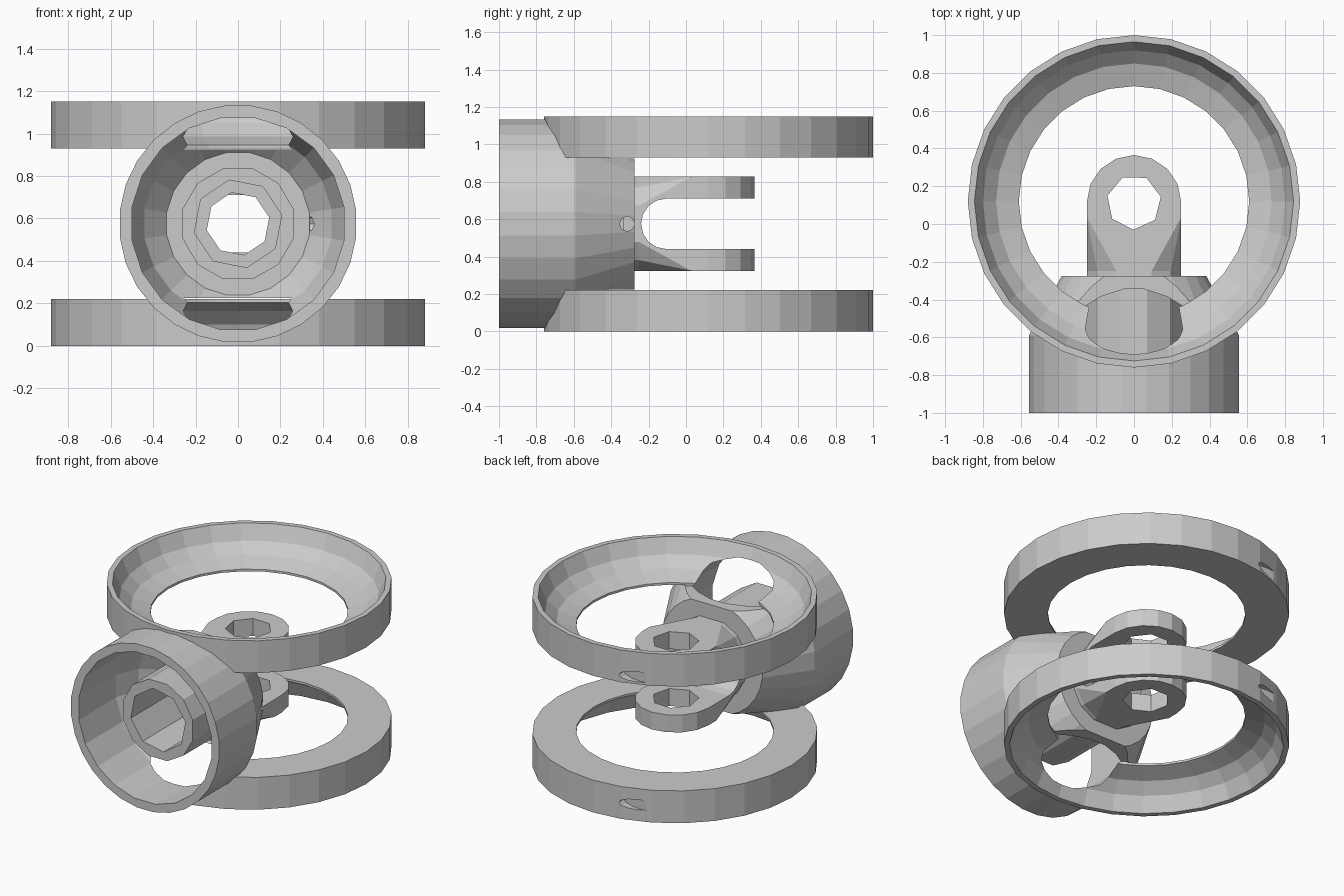
import bpy, bmesh
from math import cos, sin, pi
from mathutils import Vector

if "Cube" in bpy.data.objects:
    bpy.data.objects.remove(bpy.data.objects["Cube"])

MID = 0.575          # height of the tube axis
RING_Y = 0.12        # centre of both rings


def finish(name, bm):
    bmesh.ops.recalc_face_normals(bm, faces=bm.faces[:])
    me = bpy.data.meshes.new(name)
    bm.to_mesh(me)
    bm.free()
    ob = bpy.data.objects.new(name, me)
    bpy.context.collection.objects.link(ob)
    return ob


def place(u, v, h, axis, origin):
    p = {'x': (h, u, v), 'y': (u, h, v), 'z': (u, v, h)}[axis]
    return Vector(p) + Vector(origin)


def skin(name, loops_co):
    """Closed solid through a row of equal point loops."""
    bm = bmesh.new()
    loops = [[bm.verts.new(p) for p in loop] for loop in loops_co]
    n = len(loops[0])
    for a, b in zip(loops, loops[1:]):
        for i in range(n):
            j = (i + 1) % n
            bm.faces.new((a[i], a[j], b[j], b[i]))
    bm.faces.new(loops[0])
    bm.faces.new(loops[-1])
    return finish(name, bm)


def lathe(name, profile, n, axis, origin, turn=0.0):
    """Solid of revolution from (radius, position along axis) points."""
    ang = [2 * pi * i / n + turn for i in range(n)]
    return skin(name, [[place(r * cos(a), r * sin(a), h, axis, origin) for a in ang] for r, h in profile])


def prism(name, outline, lo, hi, axis, origin=(0, 0, 0)):
    """Straight extrusion of a flat outline."""
    return skin(name, [[place(u, v, h, axis, origin) for u, v in outline] for h in (lo, hi)])


def combine(target, other, op):
    mod = target.modifiers.new(op, 'BOOLEAN')
    mod.object, mod.operation, mod.solver = other, op, 'EXACT'
    bpy.context.view_layer.objects.active = target
    bpy.ops.object.modifier_apply(modifier=mod.name)
    bpy.data.objects.remove(other, do_unlink=True)


def mirrored(profile, upper):
    return profile if upper else [(r, 2 * MID - h) for r, h in profile]


# Outer tube with a tapered rear
frame = lathe('twin_ring_frame', [(0.56, -1), (0.56, -0.59), (0.385, -0.275)], 28, 'y', (0, 0, MID), pi / 28)

# Upper and lower ring discs, then their open bowls
for upper in (True, False):
    disc = lathe('ring_disc', mirrored([(0.88, 0.93), (0.88, 1.15)], upper), 28, 'z', (0, RING_Y, 0), pi / 2)
    combine(frame, disc, 'UNION')
bowl_profile = [(0.61, 0.925), (0.61, 0.945), (0.73, 0.985), (0.80, 1.05), (0.845, 1.15), (0.845, 1.25)]
for upper in (True, False):
    bowl = lathe('ring_bowl', mirrored(bowl_profile, upper), 28, 'z', (0, RING_Y, 0), pi / 2)
    combine(frame, bowl, 'DIFFERENCE')

# Shallow dimples at the back of the rings
for z in (0.98, 0.11):
    oval = [(0.12 * cos(pi * i / 6), 0.035 * sin(pi * i / 6)) for i in range(12)]
    combine(frame, prism('ring_dimple', oval, 0.925, 1.1, 'y', (-0.3, 0, z)), 'DIFFERENCE')

# Tube cavity, which opens windows into both bowls
cavity = lathe('tube_cavity', [(0.505, -1.1), (0.505, -0.6), (0.445, -0.44), (0.34, -0.33)],
               20, 'y', (0, 0, MID), pi / 20)
combine(frame, cavity, 'DIFFERENCE')

# Central hub
hub = lathe('central_hub', [(0.27, -0.86), (0.27, -0.285)], 12, 'y', (0, 0, MID), pi / 12)
combine(frame, hub, 'UNION')

# Fork: round-ended block whose corners fade from the round hub to a flat end
end = [(0.25 * cos(pi * i / 8), 0.115 + 0.25 * sin(pi * i / 8)) for i in range(9)]
fork = prism('fork', end + [(-0.25, -0.3), (0.25, -0.3)], 0.322, 0.828, 'z')
fade = lathe('fork_fade', [(0.275, -0.4), (0.275, -0.25), (0.38, 0.12), (0.38, 0.6)], 12, 'y', (0, 0, MID), pi / 12)
combine(fork, fade, 'INTERSECT')
combine(frame, fork, 'UNION')

# Slot between the prongs
curve = [(-0.105 + 0.135 * cos(pi / 2 + pi * i / 8), MID + 0.135 * sin(pi / 2 + pi * i / 8)) for i in range(9)]
slot = prism('fork_slot', curve + [(0.5, MID - 0.135), (0.5, MID + 0.135)], -0.4, 0.4, 'x')
combine(frame, slot, 'DIFFERENCE')

# Stepped bore along the hub and pin hole through the prongs
bore = lathe('hub_bore', [(0.21, -1.2), (0.21, -0.42), (0.15, -0.42), (0.15, -0.1)], 8, 'y', (0, 0, MID), 0.2)
combine(frame, bore, 'DIFFERENCE')
combine(frame, lathe('pin_hole', [(0.145, 0.25), (0.145, 0.9)], 7, 'z', (0, 0.115, 0), 0.2), 'DIFFERENCE')

# Small side hole
combine(frame, lathe('side_hole', [(0.04, 0.34), (0.04, 0.6)], 8, 'x', (0, -0.315, MID)), 'DIFFERENCE')
